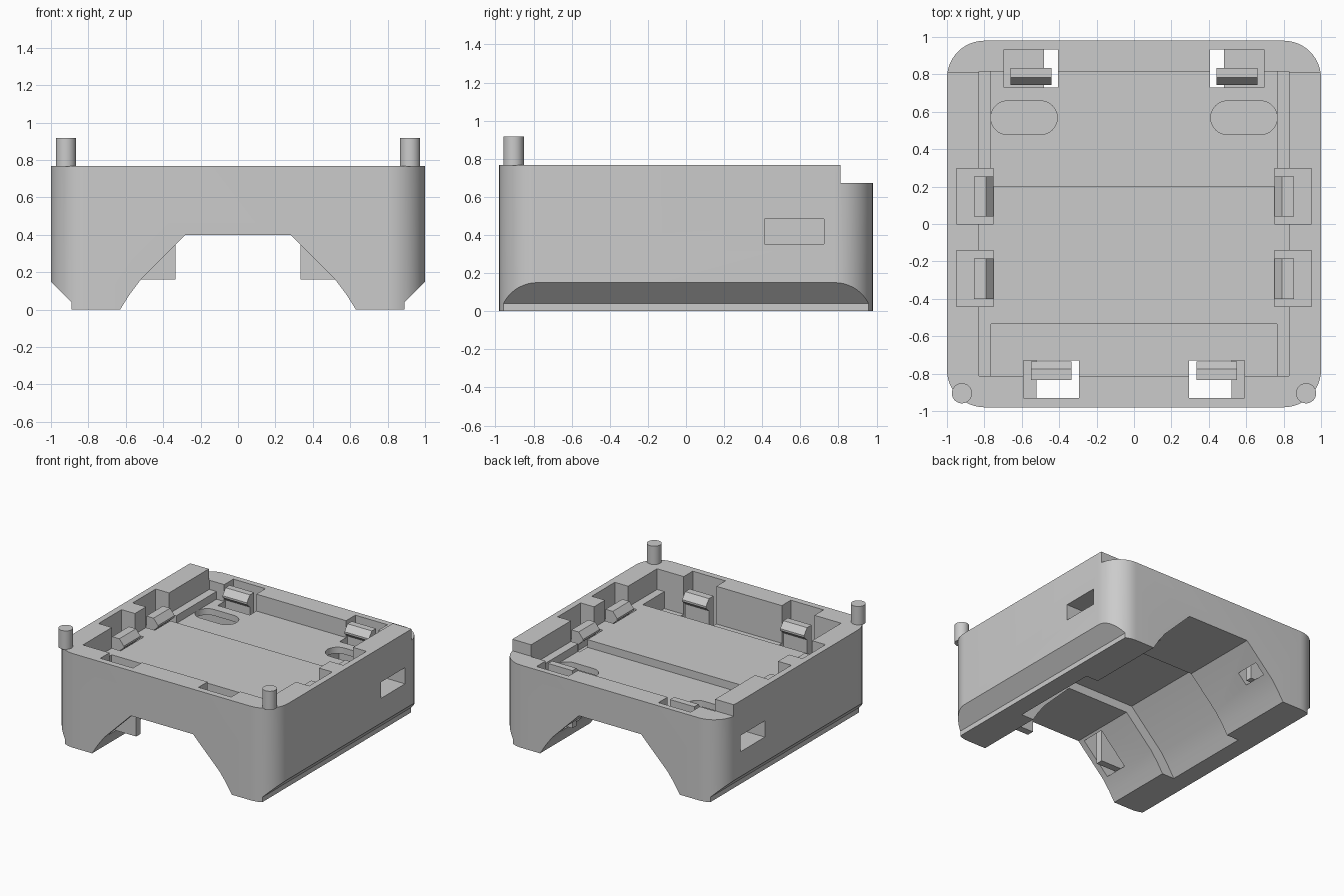
import bpy, bmesh, math
from mathutils import Vector

cube = bpy.data.objects.get("Cube")
if cube:
    bpy.data.objects.remove(cube, do_unlink=True)

grey = bpy.data.materials.new("light_grey")
grey.use_nodes = True
colour = (0.6, 0.6, 0.6, 1)
grey.diffuse_color = colour
grey.node_tree.nodes["Principled BSDF"].inputs["Base Color"].default_value = colour


def prism(name, points, axis, lo, hi):
    """Extrude a closed outline along an axis from lo to hi."""
    place = {"x": lambda a, b, t: (t, a, b),
             "y": lambda a, b, t: (a, t, b),
             "z": lambda a, b, t: (a, b, t)}[axis]
    bm = bmesh.new()
    low = [bm.verts.new(place(a, b, lo)) for a, b in points]
    high = [bm.verts.new(place(a, b, hi)) for a, b in points]
    bm.faces.new(low)
    bm.faces.new(high)
    n = len(points)
    for i in range(n):
        j = (i + 1) % n
        bm.faces.new((low[i], low[j], high[j], high[i]))
    bmesh.ops.recalc_face_normals(bm, faces=bm.faces[:])
    mesh = bpy.data.meshes.new(name)
    bm.to_mesh(mesh)
    bm.free()
    mesh.materials.append(grey)
    obj = bpy.data.objects.new(name, mesh)
    bpy.context.collection.objects.link(obj)
    return obj


def rounded(w, d, r, cx=0, cy=0, steps=12):
    """Rounded rectangle outline with half sizes w and d."""
    pts = []
    for k, (sx, sy) in enumerate([(1, 1), (-1, 1), (-1, -1), (1, -1)]):
        for i in range(steps + 1):
            a = math.radians(90) * (k + i / steps)
            p = (cx + sx * (w - r) + r * math.cos(a), cy + sy * (d - r) + r * math.sin(a))
            if not pts or (Vector(p) - Vector(pts[-1])).length > 1e-4:
                pts.append(p)
    if (Vector(pts[0]) - Vector(pts[-1])).length < 1e-4:
        pts.pop()
    return pts


def block(x0, x1, y0, y1, z0, z1):
    return prism("cutter", [(x0, y0), (x1, y0), (x1, y1), (x0, y1)], "z", z0, z1)


def cut(target, cutter):
    cutter.hide_render = True
    mod = target.modifiers.new("cut", "BOOLEAN")
    mod.operation = "DIFFERENCE"
    mod.solver = "EXACT"
    mod.object = cutter
    bpy.context.view_layer.objects.active = target
    bpy.ops.object.modifier_apply(modifier=mod.name)
    bpy.data.objects.remove(cutter, do_unlink=True)


def smooth(obj):
    bpy.ops.object.select_all(action="DESELECT")
    obj.select_set(True)
    bpy.context.view_layer.objects.active = obj
    bpy.ops.object.shade_smooth_by_angle(angle=math.radians(25))


def both(half):
    return half + [(-x, z) for x, z in reversed(half)]


TOP = 0.767
body = prism("body", rounded(1, 0.98, 0.2), "z", 0, TOP)

# Lowered back rim
cut(body, block(-1.2, 1.2, 0.81, 1.2, 0.673, 1))

# Arched channel underneath, wider in the middle
cut(body, prism("cutter", both([(0.63, -0.1), (0.63, 0), (0.58, 0.08), (0.52, 0.16), (0.28, 0.4)]),
                "y", -1.2, 1.2))
cut(body, prism("cutter", both([(0.74, -0.1), (0.74, 0), (0.69, 0.08), (0.62, 0.18), (0.33, 0.47)]),
                "y", -0.42, 0.33))

# Tray: main floor, sunken back floor and deep front
cut(body, block(-0.83, 0.83, -0.813, 0.815, 0.598, 1))
cut(body, block(-0.765, 0.765, 0.2, 0.815, 0.535, 1))
cut(body, block(-0.765, 0.765, -0.813, -0.535, 0.46, 1))

for s in (-1, 1):
    # Chamfered lower side
    cut(body, prism("cutter", [(s * x, z) for x, z in
                               [(0.89, -0.1), (0.89, 0.04), (1, 0.15), (1.2, 0.35), (1.2, -0.1)]],
                    "y", -1.2, 1.2))
    # Side window running under a slot in the floor
    cut(body, prism("cutter", rounded(0.178, 0.09, 0.09, s * 0.588, 0.568, 8), "z", 0.483, 1))
    cut(body, block(*sorted((s * 0.405, s * 1.2)), 0.413, 0.724, 0.352, 0.484))
    # Clip wells
    for y in (0, -0.44):
        cut(body, block(*sorted((s * 0.75, s * 0.95)), y, y + 0.297, 0.52, 1))
    cut(body, block(*sorted((s * 0.405, s * 0.695)), 0.731, 0.933, 0.2, 1))
    cut(body, block(*sorted((s * 0.295, s * 0.59)), -0.93, -0.73, 0.16, 1))
smooth(body)


def hook(outer, inner, base, side):
    """Side outline of a clip with a flat top and an inward barb."""
    mid = inner + 0.04
    pts = [(outer, base), (outer, 0.67), (mid, 0.67),
           (inner, 0.62), (inner, 0.605), (mid, 0.57), (mid, base)]
    return [(side * u, z) for u, z in pts]


for s, label in ((1, "left"), (-1, "right")):
    # Snap clips
    for y, where in ((0.04, "rear"), (-0.4, "fore")):
        prism(f"{label}_{where}_side_clip", hook(0.855, 0.75, 0.51, s), "y", y, y + 0.215)
    prism(f"{label}_back_clip", hook(0.835, 0.742, 0.2, 1), "x", *sorted((s * 0.44, s * 0.66)))
    prism(f"{label}_front_clip", hook(0.833, 0.735, 0.16, -1), "x", *sorted((s * 0.335, s * 0.55)))
    # Locating pegs
    smooth(prism(f"{label}_peg", rounded(0.054, 0.054, 0.054, s * 0.92, -0.905, 8),
                 "z", TOP - 0.002, 0.917))
